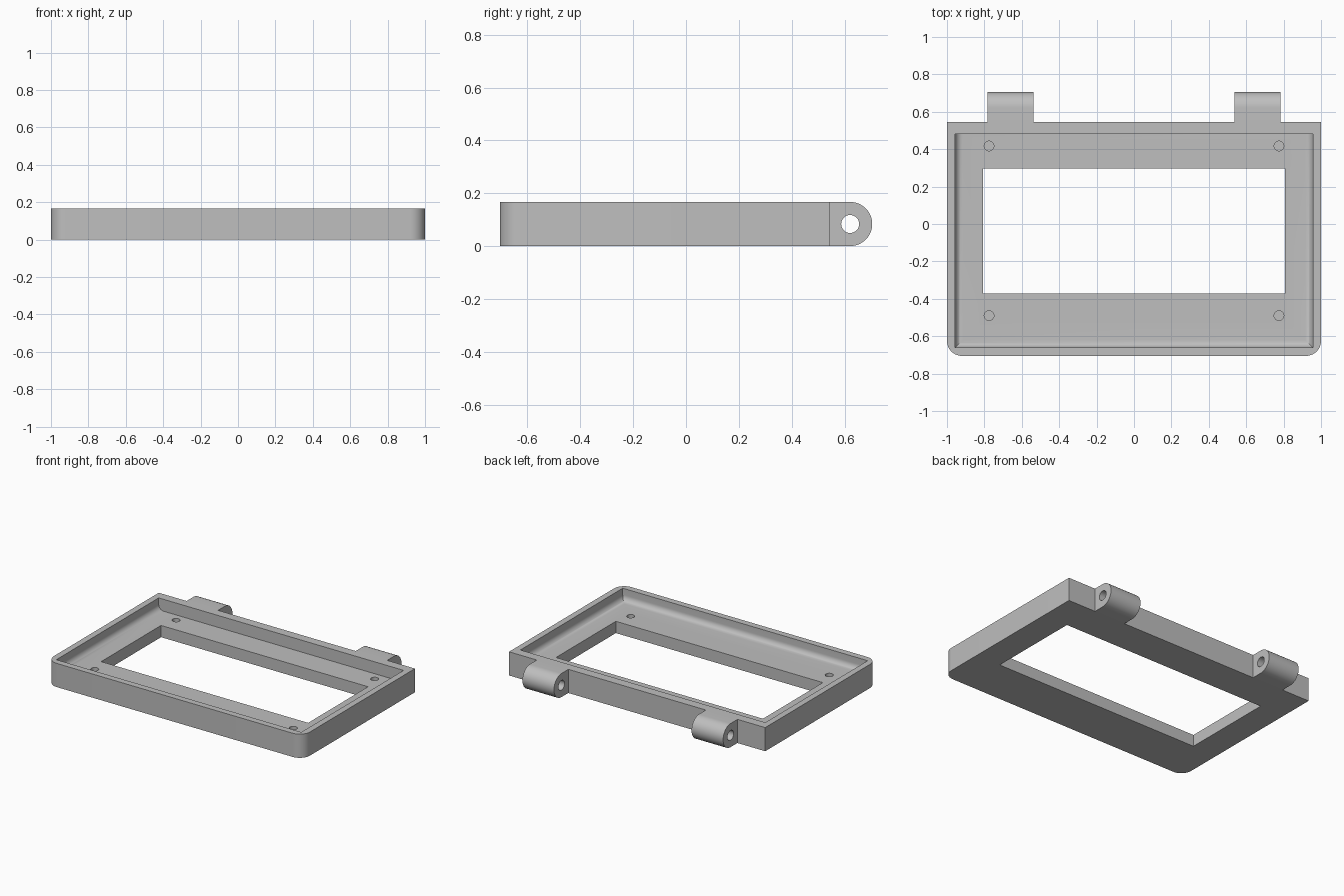
import bpy
import bmesh
from math import cos, sin, pi, radians
from mathutils import Matrix, Vector

cube = bpy.data.objects.get("Cube")
if cube:
    bpy.data.objects.remove(cube, do_unlink=True)

grey = bpy.data.materials.new("plain grey")
grey.use_nodes = True
grey.diffuse_color = (0.52, 0.52, 0.52, 1)
grey.node_tree.nodes["Principled BSDF"].inputs["Base Color"].default_value = grey.diffuse_color

HEIGHT, FLOOR = 0.167, 0.083
BACK, FRONT = 0.545, -0.705


def arc(cx, cy, r, start, end, steps):
    angles = [radians(start + (end - start) * i / steps) for i in range(steps + 1)]
    return [(cx + r * cos(a), cy + r * sin(a)) for a in angles]


def rect(x, y0, y1):
    return [(-x, y0), (x, y0), (x, y1), (-x, y1)]


def prism(name, outline, z0, z1, fillet=0, matrix=None):
    """Extrude an outline upward, optionally rounding its lower edges except the rear one."""
    bm = bmesh.new()
    base = bm.faces.new([bm.verts.new((x, y, z0)) for x, y in outline])
    top = bmesh.ops.extrude_face_region(bm, geom=[base])["geom"]
    bmesh.ops.translate(bm, vec=(0, 0, z1 - z0),
                        verts=[g for g in top if isinstance(g, bmesh.types.BMVert)])
    if fillet:
        rear = max(y for x, y in outline)
        edges = [e for e in bm.edges if all(abs(v.co.z - z0) < 1e-5 for v in e.verts)
                 and any(v.co.y < rear - 1e-5 for v in e.verts)]
        bmesh.ops.bevel(bm, geom=edges, offset=fillet, segments=8, profile=0.5, affect='EDGES')
    bmesh.ops.recalc_face_normals(bm, faces=bm.faces)
    if matrix:
        bm.transform(matrix)
    mesh = bpy.data.meshes.new(name)
    bm.to_mesh(mesh)
    bm.free()
    mesh.materials.append(grey)
    obj = bpy.data.objects.new(name, mesh)
    bpy.context.collection.objects.link(obj)
    return obj


def cut(obj, cutters):
    """Subtract the cutters, keep the result and discard the helpers."""
    for cutter in cutters:
        cutter.hide_render = True
        mod = obj.modifiers.new("cut", 'BOOLEAN')
        mod.operation, mod.solver, mod.object = 'DIFFERENCE', 'EXACT', cutter
    graph = bpy.context.evaluated_depsgraph_get()
    mesh = bpy.data.meshes.new_from_object(obj.evaluated_get(graph))
    obj.modifiers.clear()
    obj.data = mesh
    for cutter in cutters:
        bpy.data.objects.remove(cutter, do_unlink=True)


def smooth(obj):
    bpy.ops.object.select_all(action='DESELECT')
    obj.select_set(True)
    bpy.context.view_layer.objects.active = obj
    bpy.ops.object.shade_smooth_by_angle(angle=radians(30))


# Frame with rounded front corners
r = 0.08
outline = (arc(-1 + r, FRONT + r, r, 180, 270, 12)
           + arc(1 - r, FRONT + r, r, 270, 360, 12) + [(1, BACK), (-1, BACK)])
frame = prism("bezel_frame", outline, 0, HEIGHT)

# Recess, window and blind screw holes
cutters = [prism("recess_cutter", rect(0.956, -0.66, 0.481), FLOOR, 0.3, fillet=0.04),
           prism("window_cutter", rect(0.808, -0.372, 0.296), -0.1, 0.25)]
for x in (-0.775, 0.775):
    for y in (-0.49, 0.417):
        cutters.append(prism("screw_cutter", arc(x, y, 0.026, 0, 360, 24)[:-1], 0.03, 0.2))
cut(frame, cutters)
smooth(frame)

# Hinge knuckles: D-shaped profile swept along x, with a pin hole
R = HEIGHT / 2
PIN_Y = 0.705 - R
profile = arc(PIN_Y, R, R, -90, 90, 24) + [(BACK, HEIGHT), (BACK, 0)]
pin = arc(PIN_Y, R, 0.034, 0, 360, 32)[:-1]
along_x = Matrix(((0, 0, 1, 0), (1, 0, 0, 0), (0, 1, 0, 0), (0, 0, 0, 1)))
for name, x0 in (("left_hinge_knuckle", 0.537), ("right_hinge_knuckle", -0.783)):
    knuckle = prism(name, profile, x0, x0 + 0.246, matrix=along_x)
    cut(knuckle, [prism("pin_cutter", pin, x0 - 0.1, x0 + 0.4, matrix=along_x)])
    smooth(knuckle)
